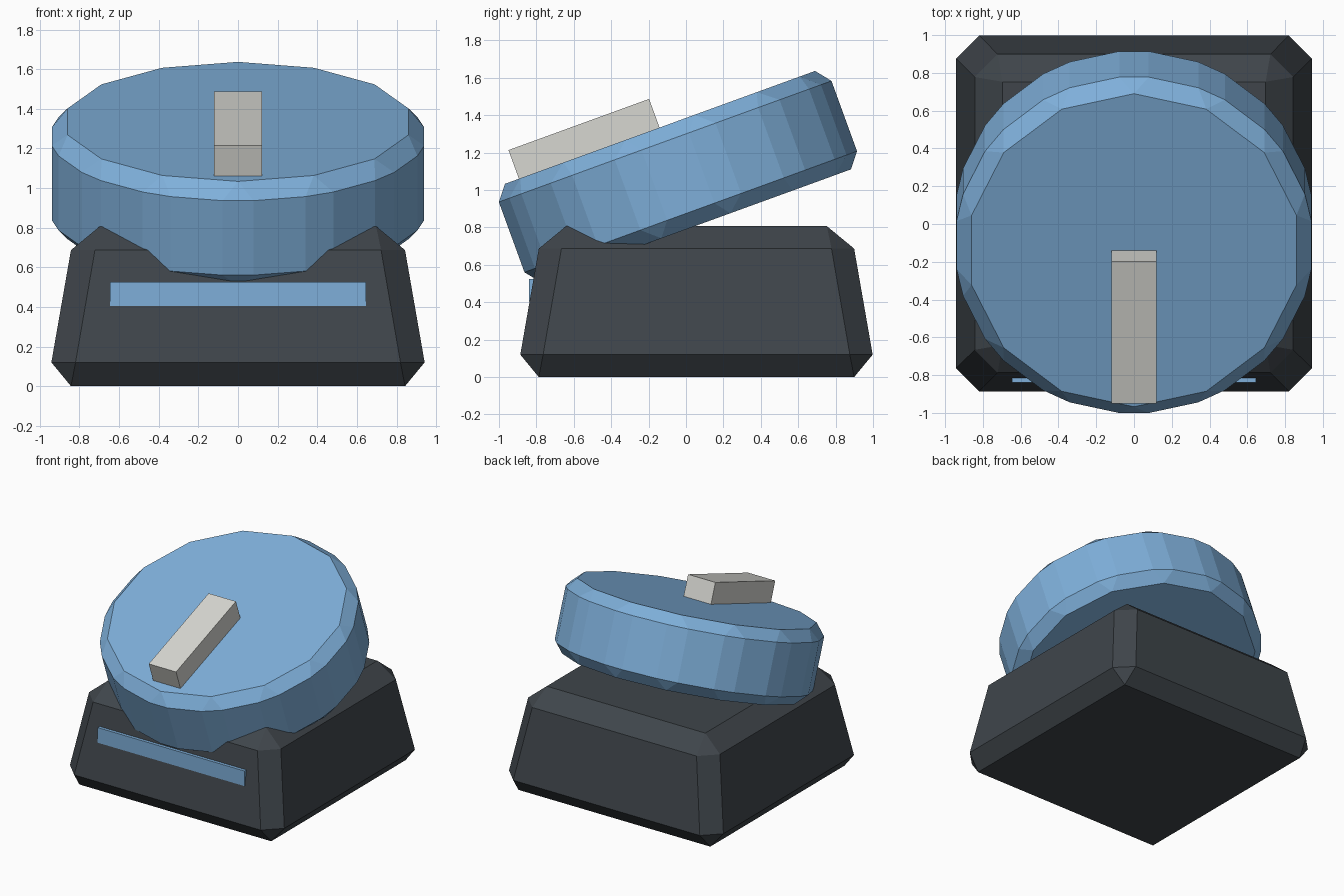
import bpy
import bmesh
from math import radians
from mathutils import Matrix, Vector

cube = bpy.data.objects.get("Cube")
if cube:
    bpy.data.objects.remove(cube, do_unlink=True)


def material(name, rgb):
    mat = bpy.data.materials.new(name)
    mat.use_nodes = True
    mat.diffuse_color = (*rgb, 1)
    mat.node_tree.nodes["Principled BSDF"].inputs["Base Color"].default_value = (*rgb, 1)
    return mat


blue = material("soft_blue", (0.21, 0.43, 0.70))
charcoal = material("charcoal", (0.050, 0.060, 0.070))
ivory = material("pale_grey", (0.68, 0.68, 0.64))


def add_object(name, bm, mat, matrix=Matrix()):
    mesh = bpy.data.meshes.new(name)
    bmesh.ops.recalc_face_normals(bm, faces=bm.faces[:])
    bm.to_mesh(mesh)
    bm.free()
    mesh.materials.append(mat)
    obj = bpy.data.objects.new(name, mesh)
    obj.matrix_world = matrix
    bpy.context.collection.objects.link(obj)
    return obj


def add_box(name, low, high, mat, matrix=Matrix()):
    low, high = Vector(low), Vector(high)
    bm = bmesh.new()
    bmesh.ops.create_cube(bm, size=1)
    bmesh.ops.scale(bm, vec=high - low, verts=bm.verts)
    bmesh.ops.translate(bm, vec=(low + high) / 2, verts=bm.verts)
    return add_object(name, bm, mat, matrix)


# Tapered base: square caps with chamfered rings between them
bm = bmesh.new()
rings = [(0, 0.843, 0.843), (0.12, 0.942, 0.82), (0.687, 0.843, 0.722), (0.807, 0.697, 0.697)]
for z, wide, inner in rings:
    for sx in (-1, 1):
        for sy in (-1, 1):
            for x, y in {(wide, inner), (inner, wide)}:
                bm.verts.new((sx * x, sy * y, z))
bmesh.ops.convex_hull(bm, input=bm.verts[:])
bmesh.ops.dissolve_limit(bm, angle_limit=radians(2), verts=bm.verts[:], edges=bm.edges[:])
add_object("base", bm, charcoal, Matrix.Translation((0, 0.056, 0)))

# Tilted dial with every edge chamfered
tilt = Matrix.Translation((0, -0.043, 1.072)) @ Matrix.Rotation(radians(20), 4, "X")
bm = bmesh.new()
bmesh.ops.create_cone(bm, cap_ends=True, segments=14, radius1=0.964, radius2=0.964, depth=0.56)
dial = add_object("dial", bm, blue, tilt)
bevel = dial.modifiers.new("chamfer", "BEVEL")
bevel.width = 0.08
bevel.segments = 1
bevel.limit_method = "NONE"

# Pointer bar on the dial face
add_box("pointer", (-0.12, -0.803, 0.24), (0.12, -0.003, 0.443), ivory, tilt)

# Strip across the front of the base
add_box("front_strip", (-0.645, -0.84, 0.405), (0.645, -0.80, 0.525), blue)
